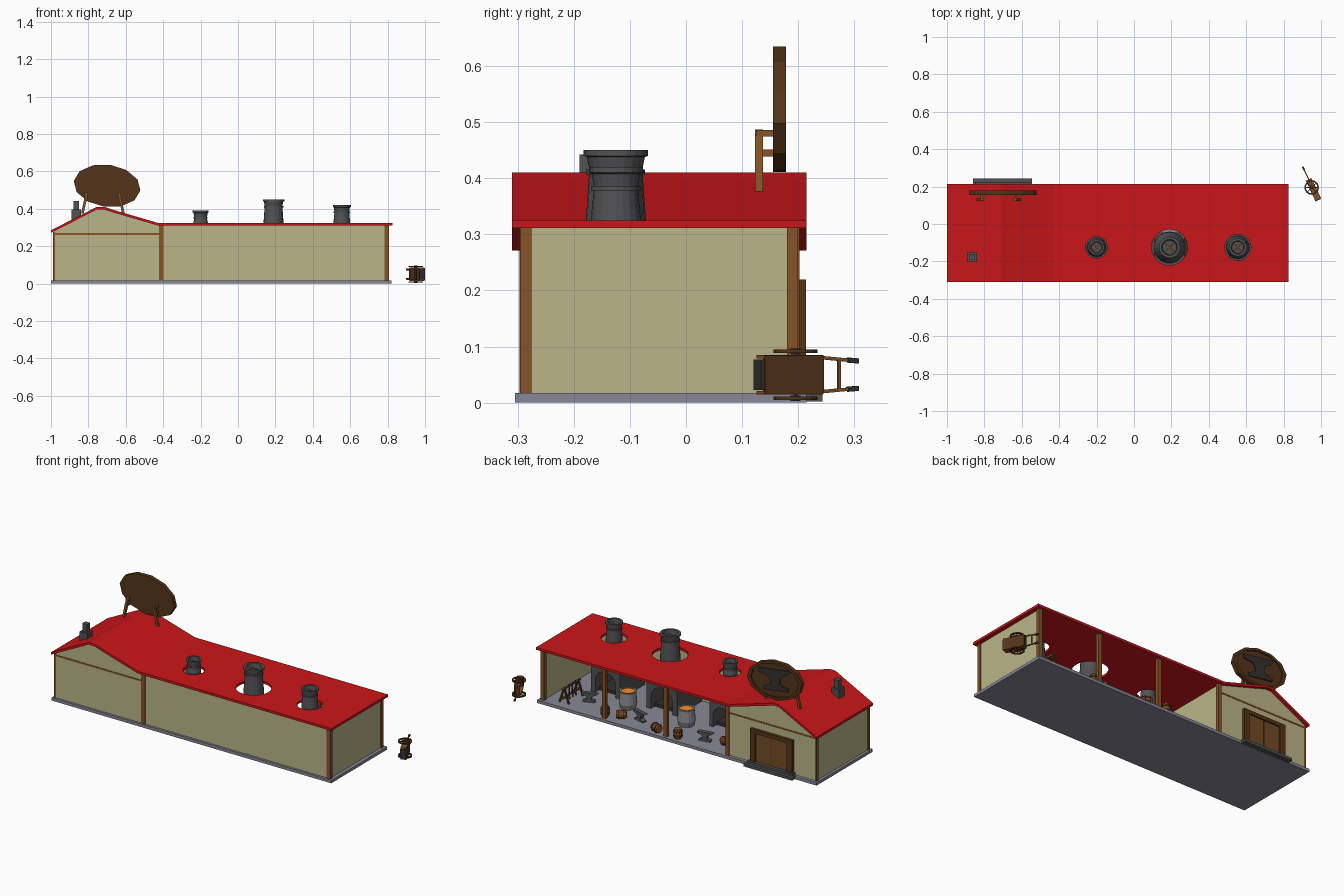
import bpy, bmesh, math
from mathutils import Matrix, Vector

if "Cube" in bpy.data.objects:
    bpy.data.objects.remove(bpy.data.objects["Cube"])

def mat(name, *c):
    m = bpy.data.materials.new(name)
    m.diffuse_color = (*c, 1)
    m.use_nodes = True
    m.node_tree.nodes["Principled BSDF"].inputs["Base Color"].default_value = m.diffuse_color
    return m

RED = mat("roof_red", .60, .008, .01)
CREAM = mat("plaster", .50, .46, .25)
WOOD = mat("post_wood", .24, .085, .02)
DARK = mat("dark_wood", .09, .035, .01)
DOOR = mat("door_wood", .17, .07, .018)
STONE = mat("floor_stone", .25, .25, .31)
IRON = mat("iron", .085, .085, .09)
BLACK = mat("dark_iron", .035, .03, .03)
STEEL = mat("pot_steel", .25, .25, .26)
MOLTEN = mat("molten_metal", 1, .25, .02)

def finish(name, bm, m, mx=None):
    if mx is not None:
        bm.transform(mx)
    bmesh.ops.recalc_face_normals(bm, faces=bm.faces)
    me = bpy.data.meshes.new(name)
    bm.to_mesh(me)
    bm.free()
    me.materials.append(m)
    o = bpy.data.objects.new(name, me)
    bpy.context.collection.objects.link(o)
    return o

def prism(name, pts, y0, y1, m, mx=None):
    """Outline in x,z pushed along y."""
    bm = bmesh.new()
    f = bm.faces.new([bm.verts.new((x, y0, z)) for x, z in pts])
    r = bmesh.ops.extrude_face_region(bm, geom=[f])
    for v in r["geom"]:
        if isinstance(v, bmesh.types.BMVert):
            v.co.y = y1
    if f.is_valid is False or len([g for g in bm.faces if all(abs(v.co.y - y0) < 1e-6 for v in g.verts)]) == 0:
        bm.faces.new([v for v in bm.verts if abs(v.co.y - y0) < 1e-6])
    return finish(name, bm, m, mx)

def box(name, x0, x1, y0, y1, z0, z1, m, mx=None):
    return prism(name, [(x0, z0), (x1, z0), (x1, z1), (x0, z1)], y0, y1, m, mx)

def lathe(name, prof, m, n=16, mx=None):
    bm = bmesh.new()
    vs = [bm.verts.new((r, 0, z)) for r, z in prof]
    es = [bm.edges.new(p) for p in zip(vs, vs[1:])]
    bmesh.ops.spin(bm, geom=vs + es, cent=(0, 0, 0), axis=(0, 0, 1),
                   angle=2 * math.pi, steps=n, use_merge=True)
    bmesh.ops.remove_doubles(bm, verts=bm.verts, dist=1e-5)
    return finish(name, bm, m, mx)

def bar(name, p, q, w, m):
    p, q = Vector(p), Vector(q)
    mx = Matrix.Translation(p) @ (q - p).to_track_quat('Z', 'Y').to_matrix().to_4x4()
    return box(name, -w / 2, w / 2, -w / 2, w / 2, 0, (q - p).length, m, mx)

T = lambda x, y, z: Matrix.Translation((x, y, z))
Rz = lambda d: Matrix.Rotation(math.radians(d), 4, 'Z')

# floor and door steps
box("floor_slab", -1, .82, -.305, .215, 0, .017, STONE)
box("door_step_lower", -.86, -.545, .2, .243, .002, .018, IRON)
box("door_step_upper", -.85, -.555, .19, .225, .018, .03, IRON)

# roof sheet with round openings around the chimneys
ridge = [(-1, .285), (-.79, .392), (-.755, .41), (-.715, .41), (-.67, .395), (-.43, .325), (.825, .325)]
roof = prism("roof", ridge + [(x, z - .014) for x, z in reversed(ridge)], -.31, .215, RED)
chimneys = [(-.2, .39, .042, .058, .08), (.19, .45, .0575, .096, .1), (.555, .42, .048, .07, .095)]
for x, top, r, hole, half in chimneys:
    c = lathe("roof_cutter", [(0, .25), (hole, .25), (hole, .37), (0, .37)], RED, 24, T(x, -.125, 0))
    c.hide_render = True
    b = roof.modifiers.new("opening", 'BOOLEAN')
    b.operation = 'DIFFERENCE'
    b.object = c
    bpy.context.view_layer.objects.active = roof
    bpy.ops.object.modifier_apply(modifier="opening")
    bpy.data.objects.remove(c)

# walls
gable = [(-.985, .017)] + [(-.985, .281)] + [(x, z - .012) for x, z in ridge[1:6]] + [(-.415, .313), (-.415, .017)]
prism("office_wall_front", gable, -.292, -.28, CREAM)
prism("office_wall_rear", gable, .185, .197, CREAM)
box("office_wall_left", -.985, -.973, -.285, .19, .017, .28, CREAM)
box("partition_wall", -.42, -.41, -.285, .19, .017, .313, CREAM)
box("shed_wall_front", -.415, .8, -.292, -.28, .017, .313, CREAM)
box("shed_wall_right", .788, .8, -.285, .185, .017, .313, CREAM)

# posts and beams
for x, y in [(.795, -.285), (.795, .19), (-.41, -.287), (-.41, .192), (.395, .19), (-.005, .19)]:
    box("post", x - .012, x + .012, y - .01, y + .01, .017, .313, WOOD)
for y in (-.287, .192):
    box("office_corner_post", -.99, -.978, y - .008, y + .008, .017, .275, WOOD)
    box("office_beam", -.985, -.41, y - .007, y + .007, .261, .27, WOOD)

# door
prism("door_frame", [(-.84, .02), (-.84, .22), (-.565, .22), (-.565, .02), (-.6, .02), (-.6, .198), (-.805, .198), (-.805, .02)], .19, .214, DARK)
box("door", -.805, -.6, .192, .206, .02, .2, DOOR)
box("door_split", -.705, -.7, .2, .2075, .02, .198, DARK)

# small office chimney
box("small_chimney_base", -.89, -.84, -.2, -.15, .33, .395, IRON)
box("small_chimney_top", -.88, -.85, -.19, -.16, .39, .442, IRON)

# furnaces with hood, chimney and cross vane
for x, top, r, hole, h in chimneys:
    o = h * .7
    arch = [(o * math.cos(a), .085 + o * math.sin(a)) for a in [math.pi * i / 10 for i in range(11)]]
    outline = [(-h, .017), (-h, .155), (-h * .8, .18), (h * .8, .18), (h, .155), (h, .017), (o, .017)] + arch + [(-o, .017)]
    prism("furnace_arch", outline, -.2, -.045, IRON, T(x, 0, 0))
    box("furnace_back", x - h, x + h, -.275, -.2, .017, .18, IRON)
    box("furnace_coals", x - o, x + o, -.2, -.08, .017, .035, BLACK)
    t, b = top, r * .93
    lathe("chimney", [(hole * .88, .18), (hole * .85, .21), (b * 1.03, .29), (b, .325), (r * .84, t - .05),
                      (r * .83, t - .043), (r * .91, t - .043), (r * .91, t - .034), (r * .82, t - .034),
                      (r * .9, t - .012), (r, t - .01), (r, t), (r * .74, t), (r * .66, t - .03), (0, t - .03)],
          IRON, 20, T(x, -.125, 0))
    for d in (45, 135):
        box("chimney_cross", -r * .5, r * .5, -.004, .004, t - .03, t - .018, WOOD, T(x, -.125, 0) @ Rz(d))

# oval sign, its raised rim, emblem and brackets
tilt = T(-.7, .155, .523) @ Matrix.Rotation(math.radians(8), 4, 'Y')
lathe("sign_board", [(0, 0), (1, 0), (1, .023), (.87, .023), (.87, .015), (0, .015)], DARK, 12,
      tilt @ Matrix.Rotation(-math.pi / 2, 4, 'X') @ Matrix.Diagonal((.18, .113, 1, 1)))
anvil = [(-.6, .45), (.5, .45), (.5, .28), (.2, .16), (.14, -.15), (.4, -.3), (.4, -.42), (-.4, -.42),
         (-.4, -.3), (-.14, -.15), (-.2, .14), (-.4, .26)]
prism("sign_anvil_relief", [(x * .2, z * .14) for x, z in anvil], .014, .021, BLACK, tilt)
for x, s in ((-.82, .012), (-.625, -.012)):
    bar("sign_post", (x - s, .13, .375), (x + s, .13, .485), .014, WOOD)
    for z in (.48, .445):
        bar("sign_bracket", (x + s * .5, .125, z), (x + s * .5, .158, z), .012, WOOD)

# anvils
for x, y, d in ((.58, .07, 20), (.22, .11, -15), (-.21, .12, 10)):
    prism("anvil", [(a * .085, b * .06 + .026) for a, b in anvil], -.013, .013, IRON, T(x, y, .017) @ Rz(d))

# melting pots
for x in (.37, -.01):
    lathe("melting_pot", [(0, 0), (.042, 0), (.05, .03), (.044, .09), (.046, .1), (.037, .1), (.037, .085)],
          STEEL, 16, T(x, .01, .017))
    lathe("molten_metal", [(0, .094), (.0375, .094), (.0375, .085), (0, .085)], MOLTEN, 16, T(x, .01, .017))

# barrels, standing and lying
for x, y, lie, d in ((.41, .165, 0, 0), (-.07, .175, 0, 0), (.315, .15, 1, 30), (.066, .18, 1, -20), (-.33, .1, 1, 60)):
    mx = T(x, y, .017 + .026 * lie) @ Rz(d) @ Matrix.Rotation(math.pi / 2 * lie, 4, 'Y') @ T(0, 0, -.028 * lie)
    lathe("barrel", [(0, 0), (.02, 0), (.025, .028), (.02, .056), (0, .056)], WOOD, 10, mx)
    for z in (.012, .038):
        lathe("barrel_hoop", [(.0235, z), (.0262, z), (.0262, z + .006), (.0235, z + .006), (.0235, z)], DARK, 10, mx)

# tool rack
for y in (.03, .16):
    for s in (-.03, .03):
        bar("rack_leg", (.68 + s, y, .017), (.68, y, .105), .009, DARK)
    bar("rack_tie", (.66, y, .05), (.70, y, .05), .008, DARK)
for z in (.1, .05):
    bar("rack_rail", (.68, .01, z), (.68, .18, z), .01, WOOD)
for y in (.065, .095, .125):
    bar("rack_tool", (.67, y, .03), (.674, y, .115), .006, IRON)

# hand cart tipped on its side: local x length, y width, z up out of the tray
C = Matrix(((.43, 0, -.9, .957), (-.9, 0, -.43, .2), (0, 1, 0, .05), (0, 0, 0, 1)))
box("cart_floor", -.045, .072, -.034, .034, -.012, -.005, DARK, C)
for s in (-1, 1):
    a, b = sorted((s * .029, s * .035))
    box("cart_side", -.045, .072, a, b, -.008, .022, WOOD, C)
    bar("cart_handle", C @ Vector((-.04, s * .031, .004)), C @ Vector((-.112, s * .025, .004)), .006, WOOD)
    bar("cart_grip", C @ Vector((-.1, s * .026, .004)), C @ Vector((-.12, s * .0245, .004)), .009, BLACK)
    W = T(.95, .195, .05 + s * .042)
    lathe("cart_wheel_rim", [(.031, -.003), (.039, -.003), (.039, .003), (.031, .003), (.031, -.003)], DARK, 16, W)
    lathe("cart_wheel_hub", [(0, -.005), (.009, -.005), (.009, .005), (0, .005)], BLACK, 8, W)
    for d in (0, 45, 90, 135):
        box("cart_spoke", -.033, .033, -.002, .002, -.002, .002, WOOD, W @ Rz(d))
box("cart_front_board", .068, .078, -.027, .027, -.01, .022, BLACK, C)
box("cart_rear_board", -.045, -.039, -.03, .03, -.008, .022, DARK, C)
box("cart_crossbar", -.085, -.08, -.027, .027, .001, .006, WOOD, C)
bar("cart_axle", (.95, .195, .005), (.95, .195, .095), .007, DARK)
